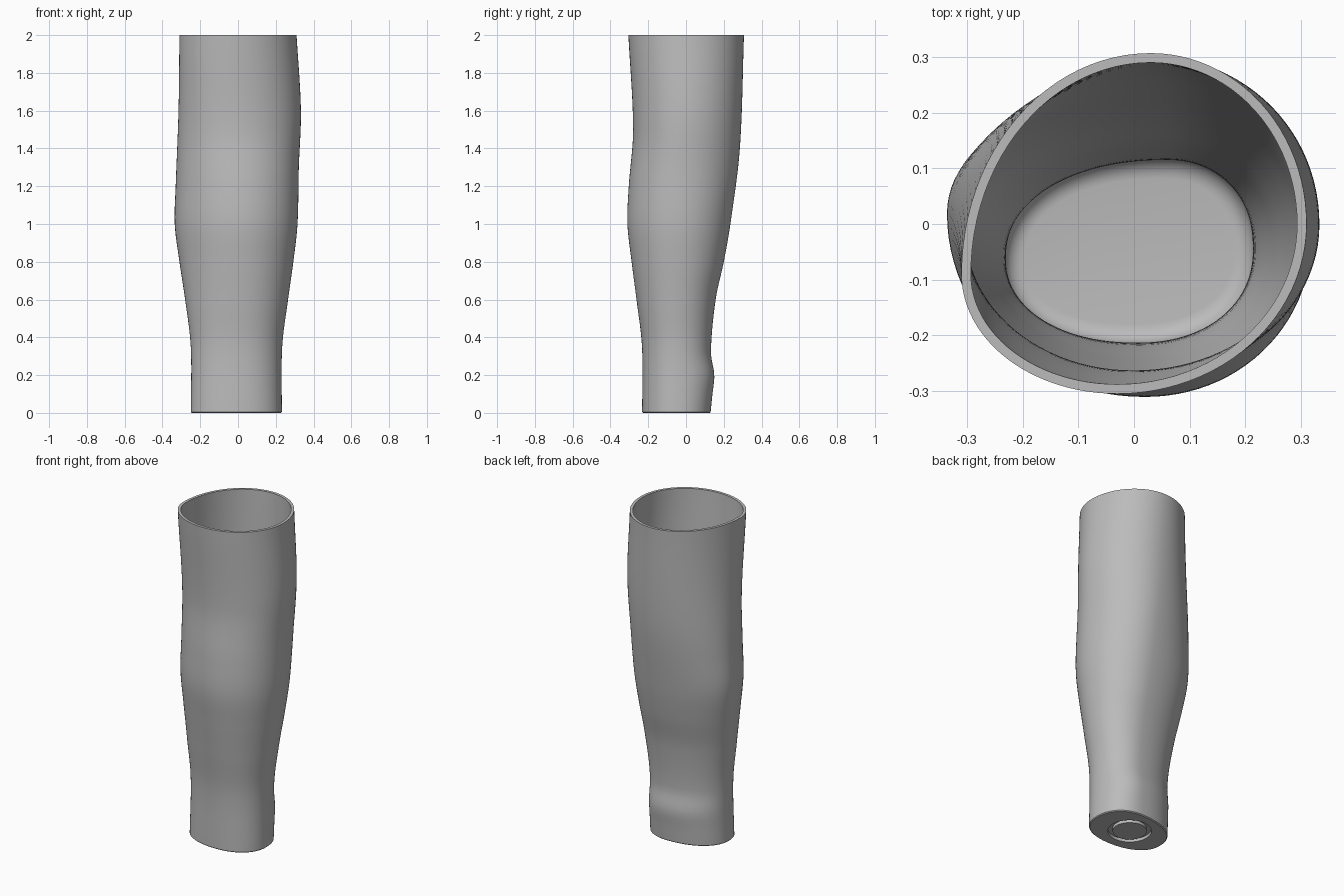
import bpy
import bmesh
from math import cos, sin, pi, radians

cube = bpy.data.objects.get("Cube")
if cube:
    bpy.data.objects.remove(cube, do_unlink=True)

SIDES = 96
HEIGHT = 2.0
WALL = 0.017
FLOOR = 0.04

# Side profiles: (height, offset) along each of the four directions
LOW_X = [(0, -.25), (.35, -.25), (.6, -.28), (.8, -.31), (1, -.335), (1.2, -.33), (1.6, -.315), (2, -.31)]
HIGH_X = [(0, .232), (.35, .234), (.6, .265), (.8, .293), (1, .315), (1.3, .322), (1.6, .333), (2, .31)]
FRONT = [(0, -.232), (.35, -.233), (.6, -.262), (.8, -.288), (1, -.31), (1.2, -.303), (1.5, -.28), (2, -.305)]
BACK = [(0, .13), (.1, .14), (.2, .15), (.32, .132), (.6, .157), (.8, .2), (1, .235), (1.4, .285), (2, .307)]

# Where each extreme sits along the other axis
LOW_X_AT = [(0, -.07), (.5, -.05), (1.1, .02), (2, -.09)]
HIGH_X_AT = [(0, -.05), (1, -.03), (1.6, 0), (2, 0)]
FRONT_AT = [(0, 0), (1, .02), (2, -.03)]
BACK_AT = [(0, .05), (.2, .06), (1.4, .05), (2, .03)]
SQUARENESS = [(0, 2.2), (.8, 2.05), (2, 2)]


def smooth_value(points, z):
    """Smooth interpolation through (height, value) points."""
    def slope(k):
        a, b = points[max(k - 1, 0)], points[min(k + 1, len(points) - 1)]
        return (b[1] - a[1]) / (b[0] - a[0])

    for k in range(len(points) - 1):
        (z0, v0), (z1, v1) = points[k], points[k + 1]
        if z <= z1:
            break
    h = z1 - z0
    t = (z - z0) / h
    blend = t * t * (3 - 2 * t)
    return (v0 + (v1 - v0) * blend + slope(k) * h * t * (1 - t) ** 2
            - slope(k + 1) * h * t * t * (1 - t))


def section(z, inset=0.0, level=None):
    """Rounded limb outline at height z, made of four elliptical quarters."""
    x0, x1 = smooth_value(LOW_X, z) + inset, smooth_value(HIGH_X, z) - inset
    y0, y1 = smooth_value(FRONT, z) + inset, smooth_value(BACK, z) - inset
    power = 2 / smooth_value(SQUARENESS, z)
    ring = []
    for i in range(SIDES):
        a = 2 * pi * i / SIDES
        c, s = cos(a), sin(a)
        cx = smooth_value(BACK_AT if s >= 0 else FRONT_AT, z)
        cy = smooth_value(HIGH_X_AT if c >= 0 else LOW_X_AT, z)
        rx = x1 - cx if c >= 0 else x0 - cx
        ry = y1 - cy if s >= 0 else y0 - cy
        ring.append((cx + rx * abs(c) ** power, cy + ry * abs(s) ** power,
                     z if level is None else level))
    return ring


def circle(radius, z):
    return [(-.01 + radius * cos(2 * pi * i / SIDES),
             -.05 + radius * sin(2 * pi * i / SIDES), z) for i in range(SIDES)]


# Underside with a round groove
rings = [circle(.095, 0), circle(.095, .018), circle(.122, .018), circle(.122, 0)]
rings.append(section(0, .005))

# Outer wall, rim, inner wall
steps = 64
outer_heights = [.005] + [HEIGHT * k / steps for k in range(1, steps + 1)]
rings += [section(z) for z in outer_heights]
rings += [section(z, WALL) for z in reversed(outer_heights) if z > FLOOR + .04]

# Rounded corner down to the inner floor
fillet = .035
for k in range(7):
    a = pi / 2 * k / 6
    z = FLOOR + fillet * (1 - sin(a))
    rings.append(section(z, WALL + fillet * (1 - cos(a))))

bm = bmesh.new()
loops = [[bm.verts.new(p) for p in ring] for ring in rings]
for low, high in zip(loops, loops[1:]):
    for i in range(SIDES):
        j = (i + 1) % SIDES
        bm.faces.new((low[i], low[j], high[j], high[i]))
bm.faces.new(list(reversed(loops[0])))
bm.faces.new(loops[-1])
bmesh.ops.recalc_face_normals(bm, faces=bm.faces[:])

mesh = bpy.data.meshes.new("hollow_sleeve")
bm.to_mesh(mesh)
bm.free()
sleeve = bpy.data.objects.new("hollow_sleeve", mesh)
bpy.context.collection.objects.link(sleeve)

# Plain grey material
grey = bpy.data.materials.new("plain_grey")
grey.use_nodes = True
colour = (.5, .5, .5, 1)
grey.diffuse_color = colour
for node in grey.node_tree.nodes:
    if node.type == "BSDF_PRINCIPLED":
        node.inputs["Base Color"].default_value = colour
mesh.materials.append(grey)

bpy.ops.object.select_all(action="DESELECT")
sleeve.select_set(True)
bpy.context.view_layer.objects.active = sleeve
bpy.ops.object.shade_smooth_by_angle(angle=radians(30))
